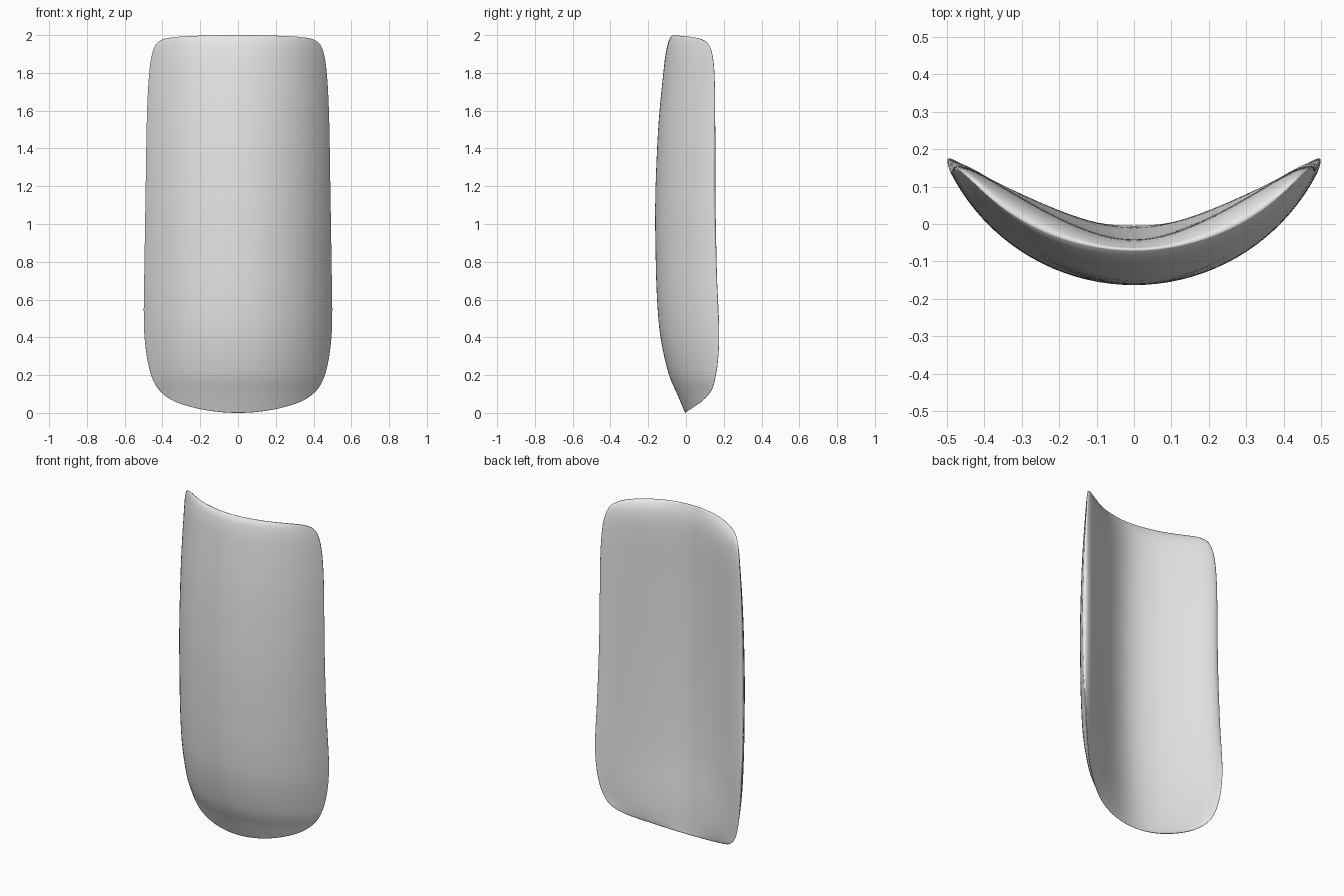
import bpy
import bmesh
import math

default = bpy.data.objects.get("Cube")
if default:
    bpy.data.objects.remove(default, do_unlink=True)

# Right half of the outline (x, z), bottom to top
OUTLINE = [(0, 0), (.1, .005), (.2, .02), (.3, .047), (.37, .08), (.425, .13),
           (.46, .2), (.483, .3), (.496, .42), (.499, .55), (.496, .75),
           (.492, 1), (.488, 1.25), (.484, 1.5), (.478, 1.68), (.468, 1.82),
           (.455, 1.9), (.435, 1.95), (.4, 1.977), (.34, 1.989),
           (.25, 1.995), (.13, 1.999), (0, 2)]
# Depth of the centre line (z, y), front and back
FRONT = [(0, -.005), (.1, -.047), (.2, -.09), (.4, -.135), (.6, -.153), (.8, -.16),
         (1.1, -.163), (1.4, -.153), (1.6, -.14), (1.8, -.12), (1.9, -.108),
         (1.96, -.095), (1.985, -.085), (2, -.07)]
BACK = [(0, 0), (.2, -.015), (.5, -.038), (1, -.05), (1.5, -.047), (1.85, -.04), (2, -.04)]
CENTRE_Z = 1.0
RINGS = 24
STEPS = 4


def hermite(a, b, slope_a, slope_b, t):
    return ((2 * t**3 - 3 * t**2 + 1) * a + (t**3 - 2 * t**2 + t) * slope_a
            + (3 * t**2 - 2 * t**3) * b + (t**3 - t**2) * slope_b)


def profile(points, z):
    """Smooth curve through (z, y) points."""
    z = min(max(z, points[0][0]), points[-1][0])
    last = len(points) - 1

    def slope(i):
        (z0, y0), (z1, y1) = points[max(i - 1, 0)], points[min(i + 1, last)]
        return (y1 - y0) / (z1 - z0)

    i = next(k for k in range(last) if z <= points[k + 1][0])
    (za, ya), (zb, yb) = points[i], points[i + 1]
    span = zb - za
    return hermite(ya, yb, slope(i) * span, slope(i + 1) * span, (z - za) / span)


def closed_outline():
    """Mirror the half outline and smooth it into a closed loop."""
    loop = OUTLINE + [(-x, z) for x, z in reversed(OUTLINE[1:-1])]
    n = len(loop)
    result = []
    for i in range(n):
        p, a, b, q = (loop[(i + k) % n] for k in (-1, 0, 1, 2))
        for step in range(STEPS):
            t = step / STEPS
            result.append([hermite(a[c], b[c], (b[c] - p[c]) / 2, (q[c] - a[c]) / 2, t)
                           for c in (0, 1)])
    return result


def front_y(x, z):
    # circular arc across, shifted by the front profile
    radius = .55
    return profile(FRONT, z) + radius - math.sqrt(radius**2 - x**2)


def back_y(x, z, r):
    # rounded valley across, closing on the front at the rim
    valley = .69 * (math.hypot(x, .2) - .2)
    flat = -.04
    centre = (profile(BACK, z) - flat) * max(0, 1 - (x / .4)**2)
    front = front_y(x, z)
    thickness = max(flat + centre + valley - front, 0)
    return front + thickness * math.sqrt(max(0, 1 - r**20))


def build_plate(name, material):
    bm = bmesh.new()
    outline = closed_outline()
    n = len(outline)

    def ring(r, back):
        verts = []
        for ox, oz in outline:
            x, z = ox * r, CENTRE_Z + (oz - CENTRE_Z) * r
            verts.append(bm.verts.new((x, back_y(x, z, r) if back else front_y(x, z), z)))
        return verts

    rim = ring(1, False)
    for back in (False, True):
        y = back_y(0, CENTRE_Z, 0) if back else front_y(0, CENTRE_Z)
        hub = bm.verts.new((0, y, CENTRE_Z))
        rings = [ring(math.sin(k / RINGS * math.pi / 2), back) for k in range(1, RINGS)]
        rings.append(rim)
        for i in range(n):
            j = (i + 1) % n
            bm.faces.new((hub, rings[0][i], rings[0][j]))
            for inner, outer in zip(rings, rings[1:]):
                bm.faces.new((inner[i], outer[i], outer[j], inner[j]))
    bmesh.ops.recalc_face_normals(bm, faces=bm.faces)
    mesh = bpy.data.meshes.new(name)
    bm.to_mesh(mesh)
    bm.free()
    mesh.materials.append(material)
    mesh.polygons.foreach_set("use_smooth", [True] * len(mesh.polygons))
    obj = bpy.data.objects.new(name, mesh)
    bpy.context.collection.objects.link(obj)
    return obj


# Plain grey finish
grey = bpy.data.materials.new("light_grey")
grey.use_nodes = True
colour = (.8, .8, .8, 1)
grey.diffuse_color = colour
grey.node_tree.nodes["Principled BSDF"].inputs["Base Color"].default_value = colour

build_plate("curved_plate", grey)
